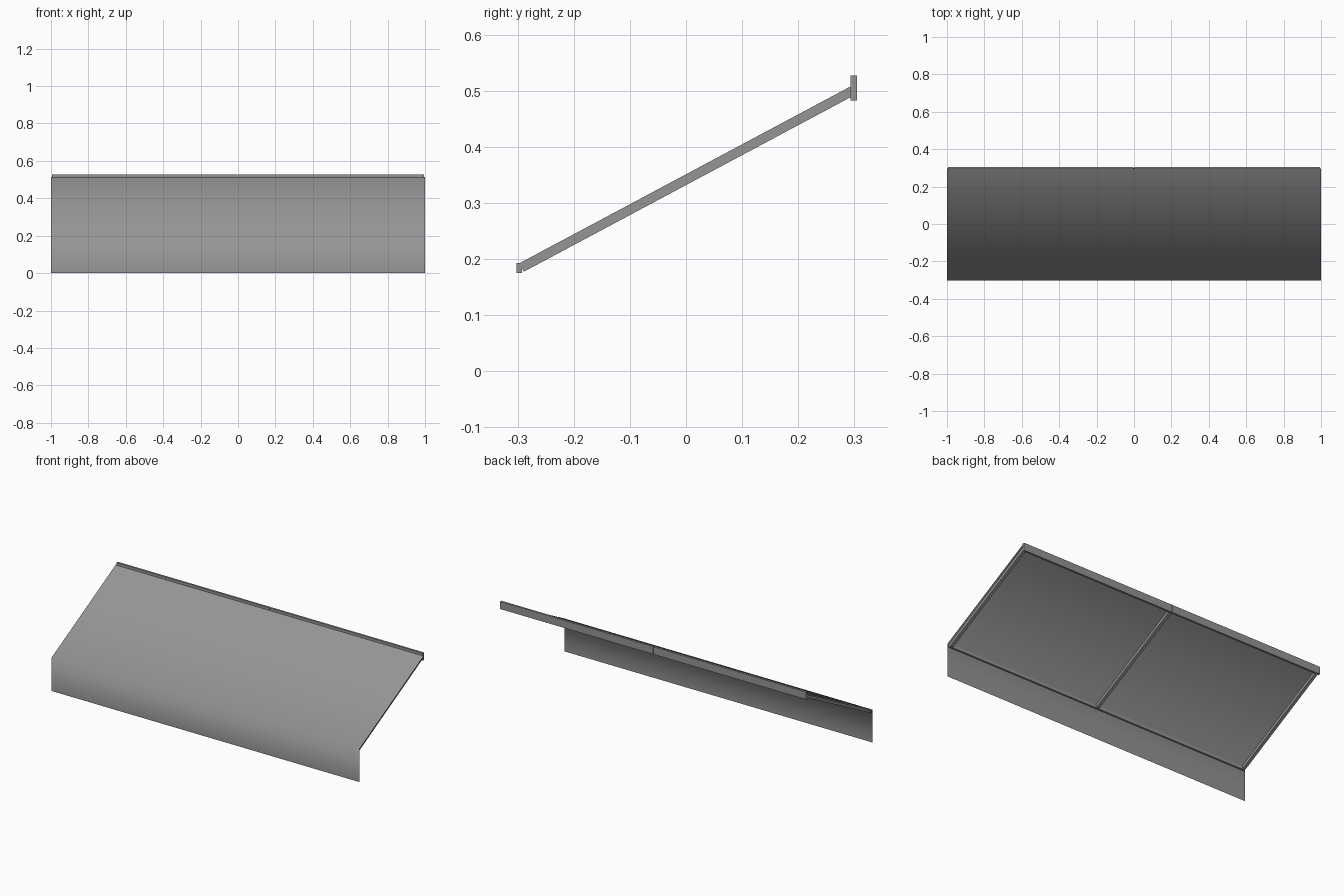
import bpy, bmesh, math
from mathutils import Vector

if "Cube" in bpy.data.objects:
    bpy.data.objects.remove(bpy.data.objects["Cube"], do_unlink=True)

grey = bpy.data.materials.new("mid_grey")
grey.use_nodes = True
colour = (0.3, 0.3, 0.3, 1)
grey.diffuse_color = colour
grey.node_tree.nodes["Principled BSDF"].inputs["Base Color"].default_value = colour


def add_object(name, bm):
    mesh = bpy.data.meshes.new(name)
    bm.to_mesh(mesh)
    bm.free()
    mesh.materials.append(grey)
    obj = bpy.data.objects.new(name, mesh)
    bpy.context.collection.objects.link(obj)
    return obj


def box(name, centre, size, tilt=0):
    bm = bmesh.new()
    bmesh.ops.create_cube(bm, size=1)
    bmesh.ops.scale(bm, vec=size, verts=bm.verts)
    obj = add_object(name, bm)
    obj.location = centre
    obj.rotation_euler.x = tilt
    return obj


# Awning cloth: one open sheet, hanging valance then sloping roof
bm = bmesh.new()
profile = [(-0.303, 0), (-0.303, 0.193), (0.296, 0.513)]
edges = [[bm.verts.new((x, y, z)) for x in (-1, 1)] for y, z in profile]
for low, high in zip(edges, edges[1:]):
    bm.faces.new((low[0], low[1], high[1], high[0]))
cloth = add_object("awning_cloth", bm)
cloth.data.shade_smooth()

# Sloping arms under the cloth
start, end = Vector((0, -0.293, 0.185)), Vector((0, 0.296, 0.4995))
span = end - start
tilt = math.atan2(span.z, span.y)
for name, x in (("right_arm", -0.982), ("middle_arm", 0), ("left_arm", 0.982)):
    centre = (start + end) / 2 + Vector((x, 0, 0))
    box(name, centre, (0.018, span.length, 0.017), tilt)

# Front rail behind the valance
box("front_rail", (0, -0.297, 0.184), (1.985, 0.01, 0.018))

# Wall plates, meeting at the middle
for name, side in (("right_wall_plate", -1), ("left_wall_plate", 1)):
    box(name, (side * 0.498, 0.299, 0.505), (0.992, 0.012, 0.044))
